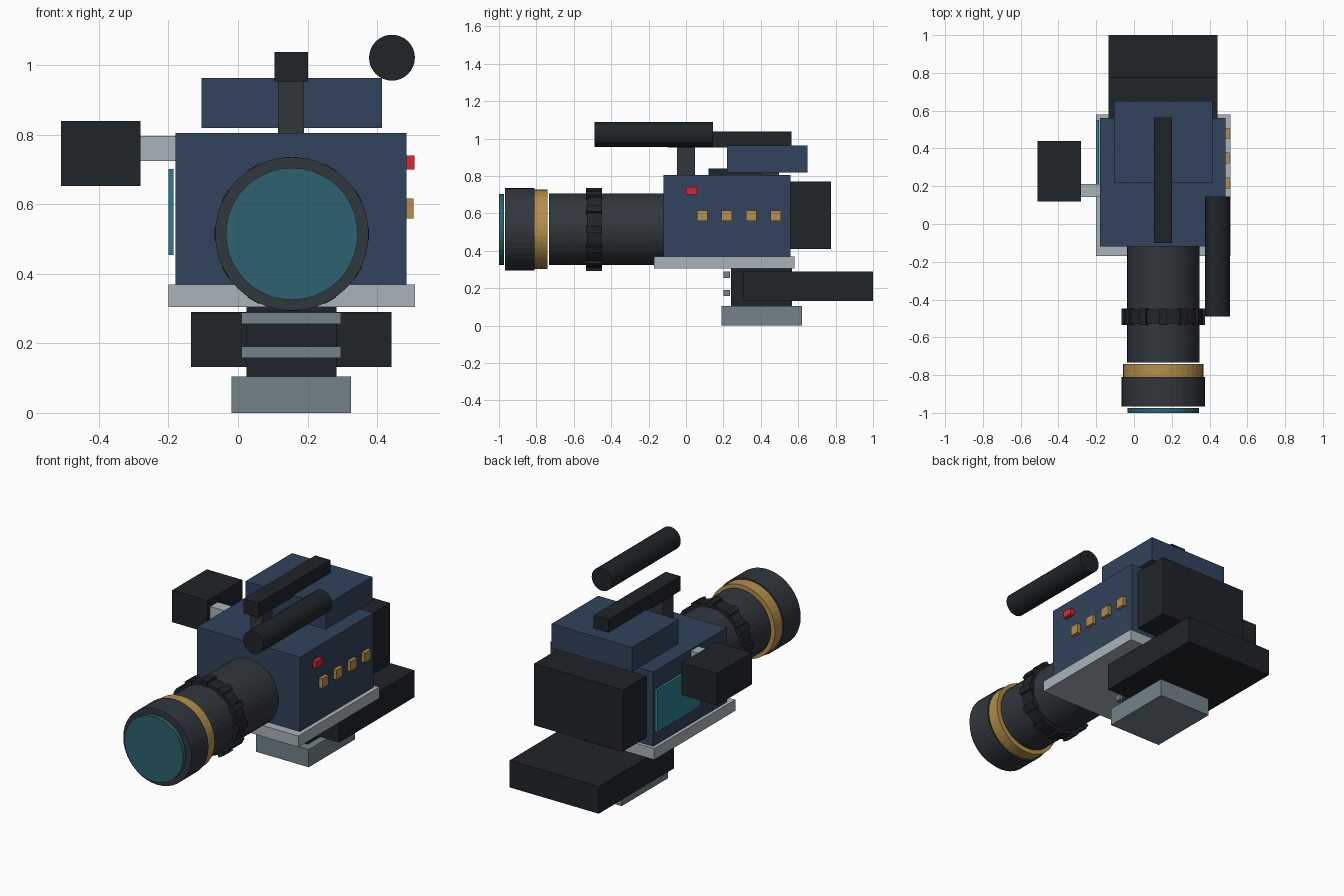
import bpy, bmesh
from math import radians, pi
from mathutils import Matrix

if "Cube" in bpy.data.objects:
    bpy.data.objects.remove(bpy.data.objects["Cube"])


def material(name, hex_code):
    rgb = [int(hex_code[i:i + 2], 16) / 255 for i in (0, 2, 4)]
    m = bpy.data.materials.new(name)
    m.diffuse_color = [((c + 0.055) / 1.055) ** 2.4 if c > 0.04 else c / 12.92 for c in rgb] + [1]
    m.use_nodes = True
    m.node_tree.nodes["Principled BSDF"].inputs["Base Color"].default_value = m.diffuse_color
    return m


NAVY = material("navy", "31435C")
BLACK = material("black", "1F2529")
CHARCOAL = material("charcoal", "31373D")
SILVER = material("silver", "A9B4BA")
STEEL = material("steel", "72838B")
GOLD = material("gold", "B58E4A")
RED = material("red", "D9282F")
TEAL = material("teal", "2D7F93")
GLASS = material("glass", "2B6270")


def finish(name, bm, mat):
    mesh = bpy.data.meshes.new(name)
    bm.to_mesh(mesh)
    bm.free()
    mesh.materials.append(mat)
    ob = bpy.data.objects.new(name, mesh)
    bpy.context.collection.objects.link(ob)
    return ob


def add_cube(bm, x, y, z, turn=Matrix()):
    mid = Matrix.Translation([(a + b) / 2 for a, b in (x, y, z)])
    size = Matrix.Diagonal([b - a for a, b in (x, y, z)] + [1])
    bmesh.ops.create_cube(bm, size=1, matrix=turn @ mid @ size)


def box(name, x, y, z, mat):
    bm = bmesh.new()
    add_cube(bm, x, y, z)
    return finish(name, bm, mat)


def add_tube(bm, x, z, r, y, sides):
    bmesh.ops.create_cone(
        bm, cap_ends=True, segments=sides, radius1=r, radius2=r, depth=y[1] - y[0],
        matrix=Matrix.Translation((x, sum(y) / 2, z)) @ Matrix.Rotation(pi / 2, 4, 'X'))


def cylinder(name, x, z, r, y, mat, sides=40):
    bm = bmesh.new()
    add_tube(bm, x, z, r, y, sides)
    return finish(name, bm, mat)


# Camera body, base plate and top housing
box("body", (-0.18, 0.485), (-0.12, 0.56), (0.37, 0.805), NAVY)
box("base_plate", (-0.20, 0.51), (-0.17, 0.58), (0.305, 0.37), SILVER)
box("top_housing", (-0.105, 0.415), (0.22, 0.65), (0.82, 0.963), NAVY)
box("battery", (-0.135, 0.442), (0.56, 0.775), (0.41, 0.77), BLACK)

# Carry handle with two posts
box("handle_grip", (0.105, 0.202), (-0.10, 0.565), (0.953, 1.038), BLACK)
for name, y in (("front", 0.0), ("rear", 0.45)):
    box("handle_post_" + name, (0.115, 0.19), (y - 0.047, y + 0.047), (0.80, 0.955), CHARCOAL)

# Microphone
cylinder("microphone", 0.443, 1.022, 0.066, (-0.49, 0.145), BLACK, 32)

# Viewfinder and side screen on the left
box("viewfinder", (-0.51, -0.28), (0.12, 0.44), (0.653, 0.84), BLACK)
box("viewfinder_arm", (-0.28, -0.18), (0.143, 0.213), (0.725, 0.797), SILVER)
box("side_screen", (-0.20, -0.185), (0.15, 0.55), (0.455, 0.702), TEAL)

# Buttons on the right
box("record_button", (0.485, 0.508), (0.0, 0.06), (0.70, 0.74), RED)
for i in range(4):
    y = 0.058 + 0.131 * i
    box(f"control_button_{i + 1}", (0.485, 0.505), (y, y + 0.058), (0.56, 0.617), GOLD)

# Lens assembly, all on one axis
LX, LZ = 0.155, 0.515
cylinder("lens_barrel", LX, LZ, 0.192, (-0.732, -0.12), CHARCOAL)
cylinder("lens_gold_ring", LX, LZ, 0.213, (-0.81, -0.74), GOLD)
cylinder("lens_hood", LX, LZ, 0.221, (-0.967, -0.81), CHARCOAL)
cylinder("lens_glass", LX, LZ, 0.19, (-1.0, -0.974), GLASS)

# Ribbed focus ring
bm = bmesh.new()
add_tube(bm, LX, LZ, 0.209, (-0.53, -0.452), 40)
for i in range(12):
    turn = Matrix.Translation((LX, 0, LZ)) @ Matrix.Rotation(radians(30 * i), 4, 'Y')
    add_cube(bm, (0.19, 0.222), (-0.534, -0.448), (-0.019, 0.019), turn)
finish("focus_ring", bm, BLACK)

# Shoulder pad, mount and foot
box("shoulder_pad", (-0.135, 0.442), (0.305, 1.0), (0.132, 0.29), BLACK)
box("mount_block", (0.025, 0.283), (0.24, 0.567), (0.10, 0.305), BLACK)
box("mount_foot", (-0.018, 0.325), (0.19, 0.62), (0.0, 0.104), STEEL)
for name, z in (("lower", 0.158), ("upper", 0.256)):
    box("mount_bar_" + name, (0.01, 0.297), (0.20, 0.235), (z, z + 0.033), STEEL)
